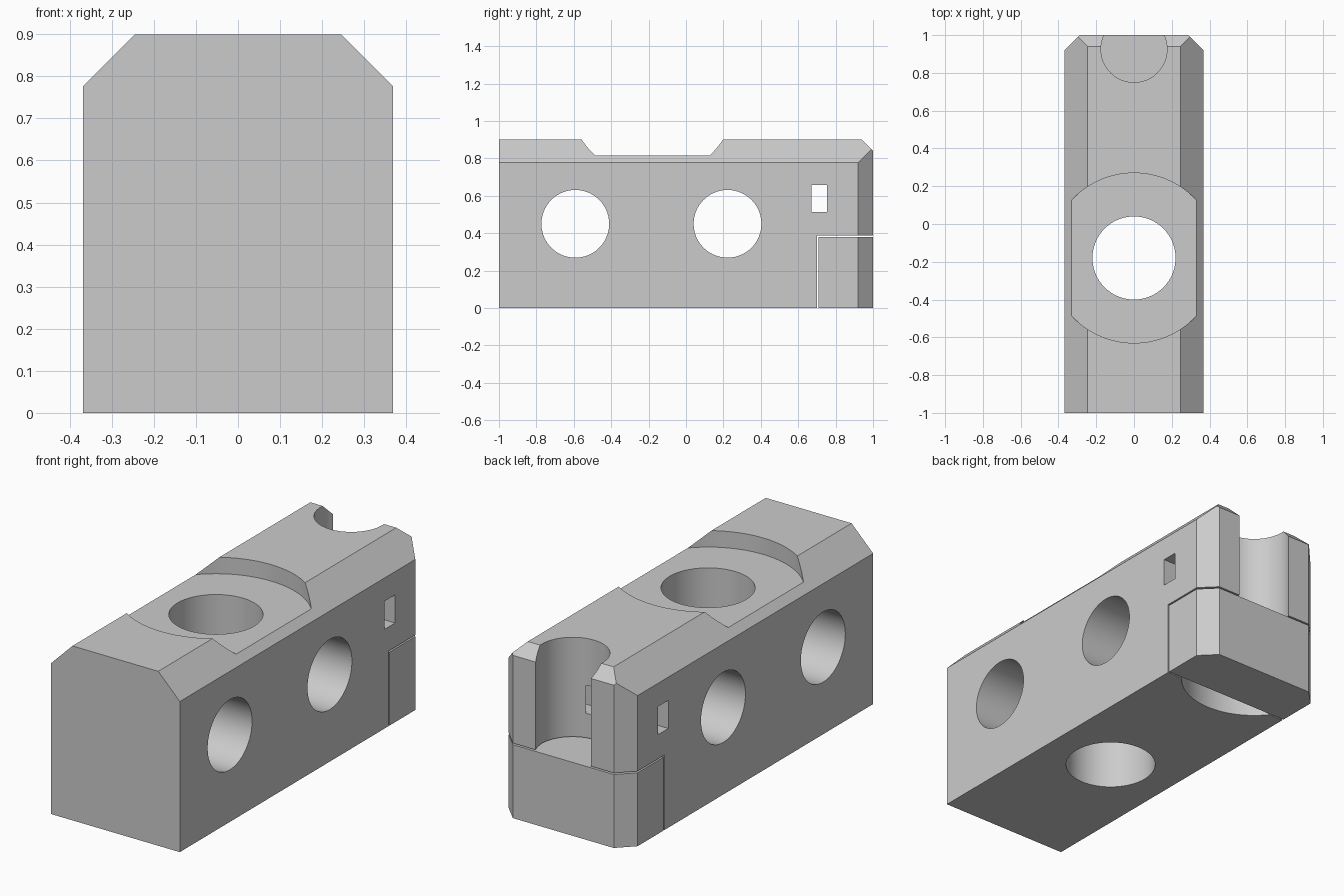
import bpy
import bmesh
from math import pi
from mathutils import Matrix, Vector

cube = bpy.data.objects.get("Cube")
if cube:
    bpy.data.objects.remove(cube, do_unlink=True)

HALF_WIDTH, LENGTH, HEIGHT = 0.368, 2.0, 0.9
BACK_BORE_Y = 0.925
CROSS_Z = 0.45

grey = bpy.data.materials.new("plain_grey")
grey.use_nodes = True
COLOUR = (0.6, 0.6, 0.6, 1)
grey.diffuse_color = COLOUR
grey.node_tree.nodes["Principled BSDF"].inputs["Base Color"].default_value = COLOUR

# Planes that trim the long top edges, the rear corners and the rear top edge
CHAMFERS = [((0, 1, 0.84), (0, 1, 1))]
for side in (-1, 1):
    CHAMFERS.append(((side * HALF_WIDTH, 0, 0.777), (side, 0, 1)))
    CHAMFERS.append(((side * HALF_WIDTH, 0.92, 0), (side, 1, 0)))


def finish(bm, name):
    mesh = bpy.data.meshes.new(name)
    bmesh.ops.recalc_face_normals(bm, faces=bm.faces)
    bm.to_mesh(mesh)
    bm.free()
    obj = bpy.data.objects.new(name, mesh)
    obj.data.materials.append(grey)
    bpy.context.collection.objects.link(obj)
    return obj


def box(name, low, high, chamfered=False):
    low, high = Vector(low), Vector(high)
    bm = bmesh.new()
    place = Matrix.Translation((low + high) / 2) @ Matrix.Diagonal((high - low).to_4d())
    bmesh.ops.create_cube(bm, size=1, matrix=place)
    for point, normal in CHAMFERS if chamfered else []:
        bmesh.ops.bisect_plane(bm, geom=bm.verts[:] + bm.edges[:] + bm.faces[:],
                               plane_co=point, plane_no=normal, clear_outer=True)
        rim = [e for e in bm.edges if e.is_boundary]
        if rim:
            bmesh.ops.holes_fill(bm, edges=rim)
    return finish(bm, name)


def cylinder(name, centre, radius, depth, sideways=False):
    bm = bmesh.new()
    turn = Matrix.Rotation(pi / 2, 4, "Y") if sideways else Matrix()
    bmesh.ops.create_cone(bm, cap_ends=True, segments=96, radius1=radius, radius2=radius,
                          depth=depth, matrix=Matrix.Translation(centre) @ turn)
    return finish(bm, name)


def cut(target, cutter):
    cutter.hide_render = True
    mod = target.modifiers.new("cut", "BOOLEAN")
    mod.operation = "DIFFERENCE"
    mod.solver = "EXACT"
    mod.object = cutter
    bpy.context.view_layer.objects.active = target
    bpy.ops.object.modifier_apply(modifier=mod.name)
    bpy.data.objects.remove(cutter, do_unlink=True)


# Main block and the separate rear cap, with a thin gap between them
block = box("main_block", (-HALF_WIDTH, -1, 0), (HALF_WIDTH, 1, HEIGHT), True)
cap = box("rear_cap", (-HALF_WIDTH, 0.709, 0), (HALF_WIDTH, 1, 0.379), True)
cut(block, box("cap_space", (-1, 0.701, -1), (1, 2, 0.387)))

# Vertical hole with a wide shallow recess on top
cut(block, cylinder("vertical_hole", (0, -0.18, CROSS_Z), 0.22, LENGTH))
cut(block, cylinder("top_recess", (0, -0.18, 1.315), 0.45, 1))

# Two cross holes and the small slot
for y in (-0.592, 0.222):
    cut(block, cylinder("cross_hole", (0, y, CROSS_Z), 0.181, LENGTH, True))
cut(block, box("slot", (-1, 0.67, 0.512), (1, 0.755, 0.657)))

# Open rear bore above the cap, and the wide pocket beneath
cut(block, cylinder("rear_bore", (0, BACK_BORE_Y, 0.85), 0.175, 1))
cut(block, cylinder("lower_pocket", (0, BACK_BORE_Y, -0.113), 0.36, 1))

for obj in (block, cap):
    bpy.ops.object.select_all(action="DESELECT")
    obj.select_set(True)
    bpy.context.view_layer.objects.active = obj
    bpy.ops.object.shade_smooth_by_angle(angle=pi / 6)
